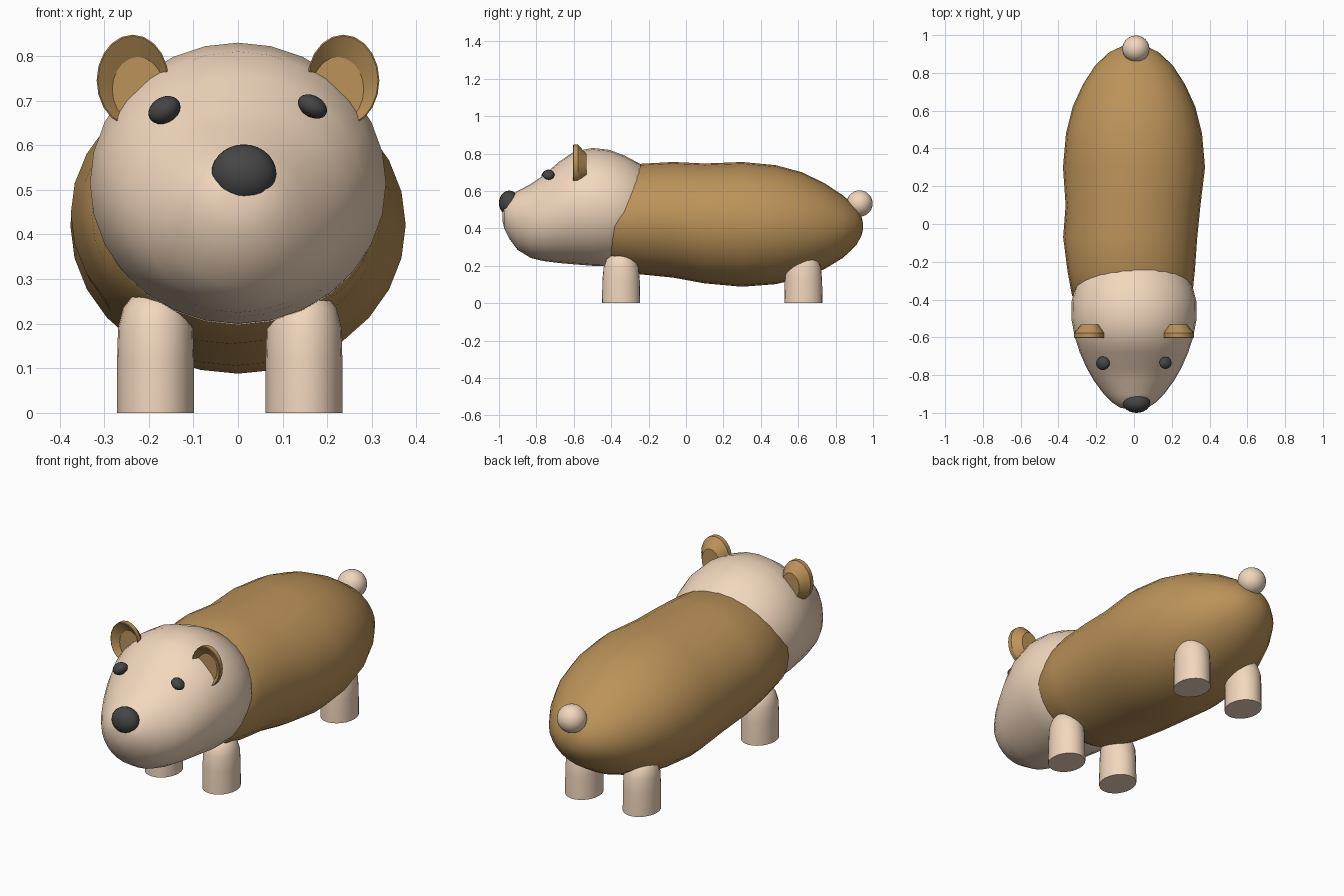
import bpy, bmesh, math


def material(name, rgb):
    m = bpy.data.materials.new(name)
    m.diffuse_color = (*rgb, 1)
    return m


CREAM = material("cream", (0.89, 0.68, 0.51))
TAN = material("tan", (0.50, 0.29, 0.10))
DARK = material("dark", (0.06, 0.06, 0.06))


def finish(obj, mat, angle=50):
    obj.data.materials.append(mat)
    bpy.ops.object.select_all(action='DESELECT')
    obj.select_set(True)
    bpy.context.view_layer.objects.active = obj
    bpy.ops.object.shade_smooth_by_angle(angle=math.radians(angle))


def loft(name, rings, mat, axis='Y', n=28, angle=50):
    """Skin elliptical rings (x, y, z, radius 1, radius 2) stacked along an axis."""
    bm = bmesh.new()
    loops = []
    for x, y, z, r1, r2 in rings:
        loop = []
        for i in range(n):
            a = math.tau * i / n
            u, v = r1 * math.cos(a), r2 * math.sin(a)
            loop.append(bm.verts.new((x + u, y, z + v) if axis == 'Y' else (x + u, y + v, z)))
        loops.append(loop)
    for a, b in zip(loops, loops[1:]):
        for i in range(n):
            bm.faces.new((a[i], a[(i + 1) % n], b[(i + 1) % n], b[i]))
    bm.faces.new(loops[0])
    bm.faces.new(loops[-1])
    bmesh.ops.recalc_face_normals(bm, faces=bm.faces)
    mesh = bpy.data.meshes.new(name)
    bm.to_mesh(mesh)
    bm.free()
    obj = bpy.data.objects.new(name, mesh)
    bpy.context.collection.objects.link(obj)
    finish(obj, mat, angle)


def ball(name, loc, size, mat, rot=(0, 0, 0)):
    bpy.ops.mesh.primitive_uv_sphere_add(segments=24, ring_count=14, location=loc, rotation=rot)
    obj = bpy.context.object
    obj.name = name
    obj.scale = size
    finish(obj, mat)


def side_profile(rows):
    """Turn (y, bottom, top, x centre, half width) into loft rings."""
    return [(cx, y, (lo + hi) / 2, hw, (hi - lo) / 2) for y, lo, hi, cx, hw in rows]


# Body, with its front end hidden inside the head
loft("body", side_profile([
    (-0.48, 0.27, 0.62, -0.01, 0.21), (-0.44, 0.22, 0.66, -0.01, 0.27),
    (-0.38, 0.185, 0.70, -0.01, 0.318), (-0.25, 0.155, 0.745, -0.015, 0.337),
    (-0.07, 0.137, 0.755, -0.02, 0.355), (0.1, 0.106, 0.747, -0.005, 0.357),
    (0.3, 0.088, 0.755, 0, 0.376), (0.48, 0.102, 0.738, 0, 0.36),
    (0.62, 0.135, 0.70, 0, 0.325), (0.74, 0.182, 0.642, 0, 0.27),
    (0.84, 0.243, 0.576, 0, 0.205), (0.91, 0.31, 0.514, 0, 0.13),
    (0.938, 0.36, 0.465, 0, 0.07), (0.945, 0.39, 0.435, 0, 0.03)]), TAN)

# Head tapering into the muzzle
loft("head", side_profile([
    (-0.981, 0.44, 0.50, 0, 0.03), (-0.972, 0.40, 0.535, 0, 0.075),
    (-0.945, 0.345, 0.57, 0, 0.115), (-0.90, 0.285, 0.60, 0, 0.16),
    (-0.83, 0.242, 0.637, 0, 0.212), (-0.76, 0.225, 0.685, 0, 0.252),
    (-0.68, 0.215, 0.755, 0, 0.287), (-0.60, 0.208, 0.81, 0, 0.313),
    (-0.50, 0.2, 0.83, 0, 0.332), (-0.41, 0.198, 0.82, 0, 0.33),
    (-0.33, 0.225, 0.79, 0, 0.31), (-0.24, 0.28, 0.742, 0, 0.26),
    (-0.17, 0.36, 0.66, 0, 0.17), (-0.14, 0.46, 0.56, 0, 0.06)]), CREAM)

# Nose, eyes and tail
ball("nose", (0.013, -0.945, 0.536), (0.073, 0.055, 0.066), DARK)
ball("eye_left", (-0.165, -0.737, 0.679), (0.038, 0.036, 0.029), DARK, (0, math.radians(-30), 0))
ball("eye_right", (0.167, -0.735, 0.687), (0.035, 0.032, 0.024), DARK, (0, math.radians(30), 0))
ball("tail", (0.01, 0.928, 0.533), (0.072, 0.07, 0.07), CREAM)

# Dished ears with a bevelled back
for side, label in ((-1, "left"), (1, "right")):
    x, z = side * 0.236, 0.745
    loft(f"ear_{label}", [
        (x - side * 0.012, -0.575, z - 0.02, 0.058, 0.073), (x, -0.603, z, 0.078, 0.1),
        (x, -0.601, z, 0.081, 0.103), (x, -0.578, z, 0.081, 0.103),
        (x - side * 0.004, -0.533, z - 0.012, 0.05, 0.067)], TAN, n=20, angle=25)

# Legs: oval columns with rounded tops sunk in the body
for y, end in ((-0.347, "front"), (0.628, "rear")):
    for x, label in ((-0.185, "left"), (0.148, "right")):
        loft(f"{end}_leg_{label}", [
            (x, y, 0, 0.086, 0.102), (x, y, 0.12, 0.086, 0.1), (x, y, 0.19, 0.084, 0.094),
            (x, y, 0.235, 0.073, 0.078), (x, y, 0.265, 0.05, 0.052),
            (x, y, 0.275, 0.02, 0.02)], CREAM, axis='Z', n=24)
